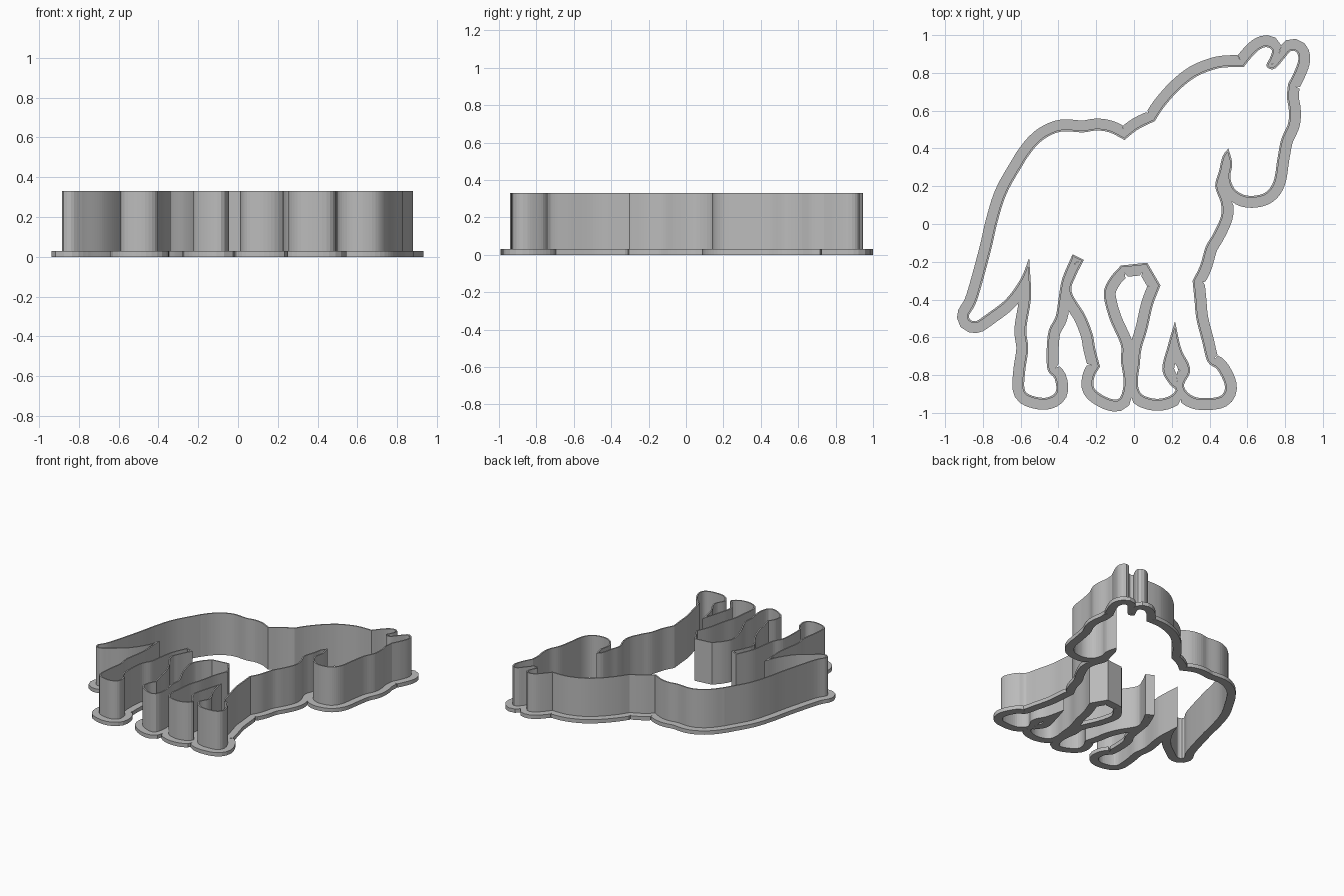
import bpy
import bmesh
from mathutils import Vector

WALL, RIM = 0.01, 0.063          # widths measured outward from the cutting line
RIM_TOP, WALL_TOP = 0.03, 0.33
STEP = 0.016

default_cube = bpy.data.objects.get("Cube")
if default_cube:
    bpy.data.objects.remove(default_cube)

# Outline of the animal, clockwise; each stretch is smooth and ends in a sharp corner
tail_and_rump = [(-.79, -.485), (-.84, -.515), (-.875, -.49), (-.83, -.4), (-.76, -.15),
                 (-.72, .02), (-.67, .17), (-.57, .345)]
back = [(-.57, .345), (-.52, .41), (-.46, .46), (-.38, .49), (-.27, .485), (-.2, .495),
        (-.13, .485), (-.05, .445)]
shoulder = [(-.05, .445), (.02, .5), (.11, .545)]
neck = [(.11, .545), (.16, .62), (.24, .71), (.33, .78), (.43, .82), (.5, .83), (.58, .83)]
ears = [(.58, .83), (.62, .88), (.66, .92), (.7, .937), (.73, .92), (.72, .88), (.7, .84),
        (.72, .82), (.75, .825), (.79, .87), (.83, .915), (.86, .91), (.87, .87), (.85, .81),
        (.815, .74)]
muzzle = [(.815, .74), (.81, .67), (.82, .6), (.815, .53), (.78, .45), (.76, .35),
          (.74, .23), (.7, .17), (.64, .15), (.58, .155), (.53, .19), (.51, .25), (.52, .32),
          (.5, .4)]
chest = [(.5, .4), (.47, .36), (.45, .28), (.43, .2), (.46, .11), (.46, .04), (.42, -.05),
         (.38, -.12), (.35, -.22), (.31, -.3)]
near_front_leg = [(.31, -.3), (.32, -.4), (.33, -.5), (.36, -.62), (.39, -.73), (.44, -.77),
                  (.48, -.85), (.47, -.9), (.42, -.92), (.32, -.915), (.265, -.86),
                  (.295, -.79), (.29, -.74), (.25, -.66), (.217, -.515)]
far_front_leg = [(.217, -.515), (.18, -.64), (.15, -.77), (.19, -.85), (.22, -.88),
                 (.18, -.915), (.11, -.925), (.04, -.9), (.02, -.84), (.03, -.75),
                 (.04, -.66), (.07, -.56), (.1, -.43), (.14, -.325)]
belly = [(.14, -.325), (.07, -.205)]
flank = [(.07, -.205), (-.07, -.22)]
near_hind_leg = [(-.07, -.22), (-.13, -.29), (-.16, -.37), (-.13, -.5), (-.07, -.64),
                 (-.07, -.72), (-.055, -.83), (-.065, -.9), (-.09, -.93), (-.15, -.915),
                 (-.21, -.87), (-.21, -.81), (-.18, -.755)]
near_hock = [(-.18, -.755), (-.205, -.66), (-.22, -.58), (-.26, -.48), (-.33, -.36),
             (-.31, -.28), (-.265, -.19)]
groin = [(-.265, -.19), (-.325, -.16)]
far_hind_leg = [(-.325, -.16), (-.38, -.29), (-.4, -.4), (-.415, -.49), (-.455, -.58),
                (-.46, -.76), (-.42, -.82), (-.415, -.89), (-.47, -.92), (-.55, -.905),
                (-.58, -.87), (-.575, -.77), (-.56, -.66), (-.57, -.56), (-.55, -.43),
                (-.545, -.35), (-.555, -.18)]
under_tail = [(-.555, -.18), (-.6, -.29), (-.68, -.4), (-.79, -.485)]
stretches = [tail_and_rump, back, shoulder, neck, ears, muzzle, chest, near_front_leg,
             far_front_leg, belly, flank, near_hind_leg, near_hock, groin, far_hind_leg,
             under_tail]


def smooth_path(points):
    """Evenly spaced points along a curve through the given points."""
    p = [Vector(q) for q in points]
    p = [2 * p[0] - p[1]] + p + [2 * p[-1] - p[-2]]
    path = []
    for a, b, c, d in zip(p, p[1:], p[2:], p[3:]):
        n = max(1, round((c - b).length / STEP))
        for i in range(n):
            t = i / n
            path.append(b + 0.5 * t * ((c - a) + t * ((2 * a - 5 * b + 4 * c - d)
                                                      + t * (3 * (b - c) + d - a))))
    return path


outline = [v for stretch in stretches for v in smooth_path(stretch)]
count = len(outline)

# Outward direction and free room on the outside, so that facing rims meet halfway
outward, room = [], []
for i, p in enumerate(outline):
    along = outline[(i + 1) % count] - outline[i - 1]
    normal = Vector((-along.y, along.x)).normalized()
    free = RIM
    for q in outline:
        gap = q - p
        ahead = gap.dot(normal)
        if ahead > 0.0001:
            free = min(free, gap.length_squared / (2 * ahead))
    outward.append(normal)
    room.append(max(free, 0.002))


def offset(width):
    return [p + n * min(width, r) for p, n, r in zip(outline, outward, room)]


def ring(name, inner, outer, bottom, top, material):
    """Closed band between two outlines, with a rectangular cross-section."""
    bm = bmesh.new()
    loops = [[bm.verts.new((v.x, v.y, z)) for v in line]
             for line, z in ((inner, bottom), (inner, top), (outer, top), (outer, bottom))]
    for k in range(4):
        a, b = loops[k], loops[(k + 1) % 4]
        for i in range(count):
            j = (i + 1) % count
            bm.faces.new((a[i], a[j], b[j], b[i]))
    bmesh.ops.recalc_face_normals(bm, faces=bm.faces)
    mesh = bpy.data.meshes.new(name)
    bm.to_mesh(mesh)
    bm.free()
    mesh.materials.append(material)
    obj = bpy.data.objects.new(name, mesh)
    bpy.context.collection.objects.link(obj)
    return obj


grey = bpy.data.materials.new("plain_grey")
grey.use_nodes = True
colour = (0.5, 0.5, 0.5, 1)
grey.diffuse_color = colour
grey.node_tree.nodes["Principled BSDF"].inputs["Base Color"].default_value = colour

# Wide rim to press on, and the thin tall blade
ring("base_rim", outline, offset(RIM), 0, RIM_TOP, grey)
ring("cutting_wall", outline, offset(WALL), RIM_TOP, WALL_TOP, grey)
